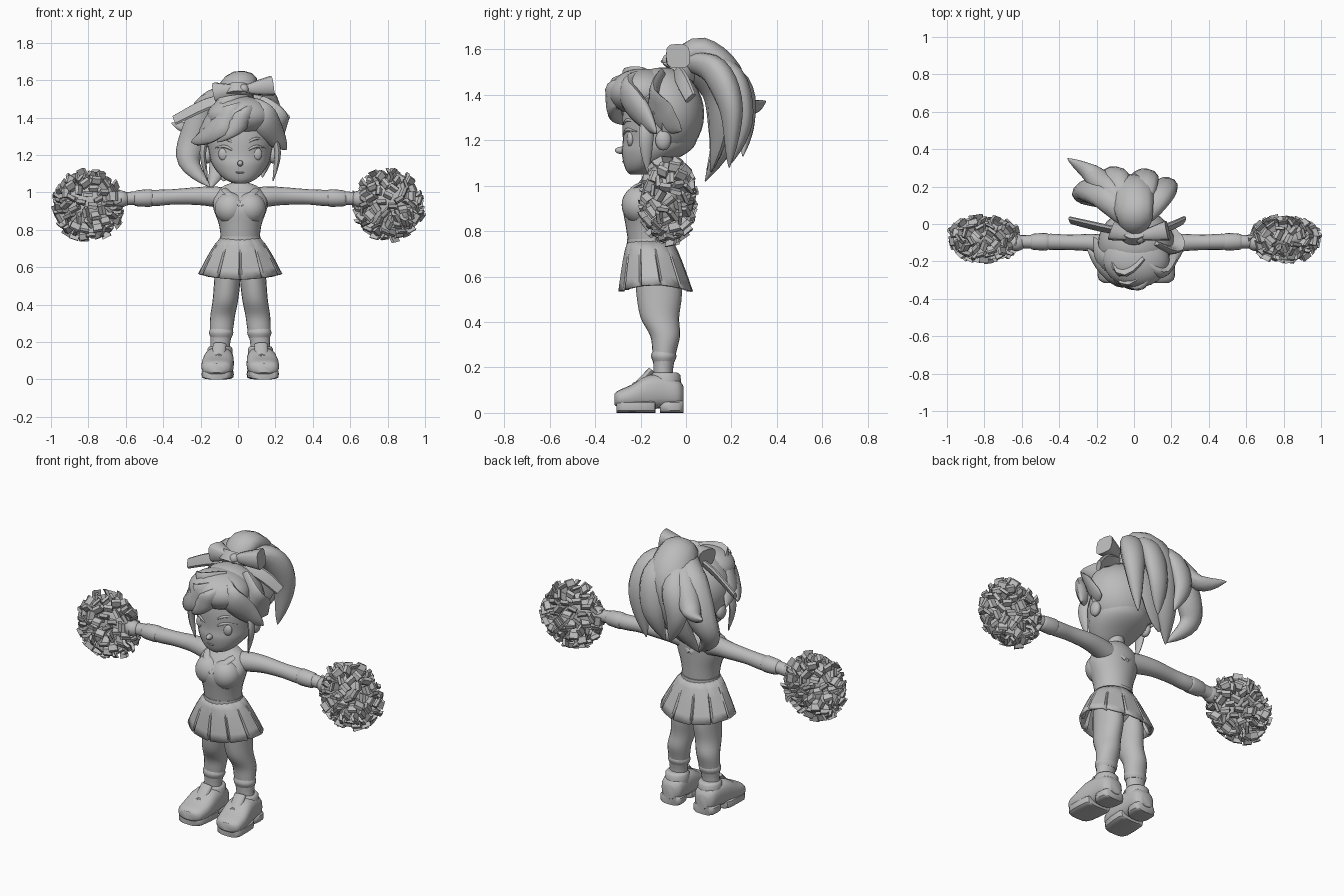
import bpy, bmesh, math, random
from mathutils import Vector

if "Cube" in bpy.data.objects:
    bpy.data.objects.remove(bpy.data.objects["Cube"])

random.seed(4)
grey = bpy.data.materials.new("plain_grey")
grey.diffuse_color = (0.5, 0.5, 0.5, 1)
grey.use_nodes = True
grey.node_tree.nodes["Principled BSDF"].inputs["Base Color"].default_value = grey.diffuse_color
CX = 0.012  # centre line of the figure


def finish(name, bm, angle=40):
    bmesh.ops.recalc_face_normals(bm, faces=bm.faces)
    me = bpy.data.meshes.new(name)
    bm.to_mesh(me)
    bm.free()
    me.materials.append(grey)
    ob = bpy.data.objects.new(name, me)
    bpy.context.collection.objects.link(ob)
    bpy.context.view_layer.objects.active = ob
    ob.select_set(True)
    bpy.ops.object.shade_smooth_by_angle(angle=math.radians(angle))
    ob.select_set(False)
    return ob


def spline(p, sub):
    """Catmull-Rom through rows of numbers."""
    out = []
    for i in range(len(p) - 1):
        a, b, c, d = p[max(i - 1, 0)], p[i], p[i + 1], p[min(i + 2, len(p) - 1)]
        for k in range(sub):
            t = k / sub
            out.append([0.5 * (2 * q + (r - o) * t + (2 * o - 5 * q + 4 * r - s) * t * t
                               + (3 * q - o - 3 * r + s) * t ** 3) for o, q, r, s in zip(a, b, c, d)])
    return out + [list(p[-1])]


def skin(bm, rings):
    n = len(rings[0])
    for p, q in zip(rings, rings[1:]):
        for k in range(n):
            bm.faces.new((p[k], p[(k + 1) % n], q[(k + 1) % n], q[k]))


def loft(name, pts, hint=(1, 0, 0), n=16, sub=4, power=1.0, angle=40, axis=None):
    """Rows of x, y, z, half width along hint, half thickness; axis keeps rings parallel."""
    rows = spline([r if len(r) == 5 else (*r, r[3]) for r in pts], sub)
    bm, rings = bmesh.new(), []
    for i, r in enumerate(rows):
        t = (Vector(rows[min(i + 1, len(rows) - 1)][:3]) - Vector(rows[max(i - 1, 0)][:3])).normalized()
        t = Vector(axis) if axis else t
        a = Vector(hint)
        a = (a - t * a.dot(t)).normalized()
        b = t.cross(a)
        ring = []
        for k in range(n):
            c, s = math.cos(k * math.tau / n), math.sin(k * math.tau / n)
            c, s = (math.copysign(abs(v) ** power, v) for v in (c, s))
            ring.append(bm.verts.new(Vector(r[:3]) + a * c * max(r[3], .003) + b * s * max(r[4], .003)))
        rings.append(ring)
    skin(bm, rings)
    bm.faces.new(rings[0])
    bm.faces.new(rings[-1])
    return finish(name, bm, angle)


def strand(name, path, w, t, hint=(1, .2, .3), start=.55, n=12):
    """Leaf-shaped lock: swells along its path, then narrows to a point."""
    rows, m = spline(path, 5), (len(path) - 1) * 5
    f = [(start + (1 - start) * math.sin(min(i / m / .45, 1) * math.pi / 2)) * (1 - max(i / m - .4, 0) ** 2 / .36)
         for i in range(m + 1)]
    loft(name, [(*r, w * k, t * k) for r, k in zip(rows, f)], hint, n, 1, 1.1, 60)


def ball(name, loc, size, keep=None):
    bm = bmesh.new()
    bmesh.ops.create_uvsphere(bm, u_segments=28, v_segments=18, radius=1)
    for v in bm.verts:
        v.co = Vector(loc) + Vector([a * b for a, b in zip(v.co, size)])
    if keep:
        bmesh.ops.delete(bm, geom=[v for v in bm.verts if not keep(v.co)], context='VERTS')
    return finish(name, bm)


UP, FWD = (0, 0, 1), (0, -1, 0)

# Torso and neck
loft("torso", [(CX, -.155, .70, .10, .09), (CX, -.162, .82, .112, .103), (CX, -.165, .92, .145, .112),
               (CX, -.142, .985, .135, .09), (CX, -.133, 1.03, .095, .062), (CX, -.136, 1.05, .05)], n=28, axis=UP)
loft("neck", [(CX, -.138, 1.0, .05), (CX, -.14, 1.14, .045)], n=20)
loft("waistband", [(CX, -.157, .735, .113, .104), (CX, -.157, .765, .108, .102)], n=24, sub=1)

# Pleated skirt: wide panels with narrow folds that deepen toward the hem
bm, rings, P = bmesh.new(), [], 11
N = P * 4
for i in range(6):
    u = i / 5
    z, rx, ry, yc = .76 - .225 * u, .105 + .121 * u ** .8, .098 + .068 * u ** .8, -.158 + .026 * u
    ring = []
    for k in range(N):
        a = (k // 4 + (0, .07, .5, .93)[k % 4] + .25) * math.tau / P
        f = 1 - u * (.09, 0, .02, 0)[k % 4]
        ring.append(bm.verts.new((CX + rx * f * math.cos(a), yc + ry * f * math.sin(a),
                                  z + .03 * u * math.cos(a) ** 2)))
    rings.append(ring)
skin(bm, rings)
skirt = finish("pleated_skirt", bm, 25)
skirt.modifiers.new("cloth", 'SOLIDIFY').thickness = .012
ball("hips", (CX, -.14, .62), (.13, .10, .09))

for s in (-1, 1):
    X = lambda v: CX + s * v
    # Chest and collar
    ball("chest", (X(.052), -.203, .915), (.085, .08, .085))
    loft("front_collar", [(X(.085), -.18, 1.015, .02, .008), (X(.055), -.235, .985, .02, .01),
                          (CX, -.268, .93, .015, .008)], n=8)
    loft("back_collar", [(X(.085), -.095, 1.01, .03, .012), (CX, -.055, .93, .02, .01)], n=8)
    # Legs and sock rims
    loft("leg", [(X(.065), -.125, .62, .068, .10), (X(.07), -.118, .52, .07, .10), (X(.08), -.115, .42, .068, .085),
                 (X(.094), -.092, .34, .066, .066), (X(.10), -.095, .27, .062, .053), (X(.106), -.10, .19, .052, .043),
                 (X(.11), -.10, .12, .055, .045)], axis=UP, n=20)
    loft("sock_rim", [(X(.102), -.098, .25 + d, .065 - abs(d) / 3, .056 - abs(d) / 3) for d in (-.025, 0, .025)])
    # Shoe: heel and front sole, upper, toe, collar, tongue, laces
    for y0, y1, w in ((-.012, -.115, .07), (-.135, -.305, .084)):
        loft("sole", [(X(.108 - y * .065), y, .028, w * f, .028)
                      for y, f in ((y0, .75), (y0 - .02, 1), (y1 + .025, .95), (y1, .65))], power=.5, sub=2, axis=FWD)
    loft("shoe_upper", [(X(.11), -.01, .075, .035, .04), (X(.11), -.035, .085, .064, .062), (X(.112), -.1, .095, .074),
                        (X(.116), -.17, .09, .082, .075), (X(.122), -.24, .072, .086, .052),
                        (X(.126), -.295, .062, .075, .038), (X(.127), -.315, .06, .045, .024)],
         power=.75, axis=FWD, n=20)
    loft("shoe_collar", [(X(.108), -.09, .10, .068), (X(.108), -.09, .165, .066), (X(.108), -.092, .178, .05)],
         sub=2, axis=UP)
    loft("shoe_tongue", [(X(.116), -.21, .12, .035, .02), (X(.11), -.152, .188, .036, .015)], sub=3)
    for i in range(3):
        y, z = -.165 - i * .03, .168 - i * .02
        loft("lace", [(X(.115 + d), y + abs(d) / 4, z - abs(d) / 2, .011, .008) for d in (-.048, 0, .048)],
             hint=(0, 1, 0), n=8)
    # Arms, cuffs, hands
    loft("arm", [(X(.06), -.125, .965, .058), (X(.15), -.112, .978, .054), (X(.24), -.10, .98, .047),
                 (X(.36), -.098, .976, .041), (X(.46), -.095, .97, .043), (X(.56), -.095, .97, .036),
                 (X(.66), -.095, .96, .035)], hint=(0, 1, 0))
    loft("cuff", [(X(.47), -.095, .97, .042), (X(.485), -.095, .97, .047), (X(.55), -.095, .968, .043),
                  (X(.565), -.095, .968, .036)], hint=(0, 1, 0), sub=2)
    ball("hand", (X(.64), -.10, .965), (.05, .045, .045))
    # Pompom: core and broad folded paper strips
    c, rad = Vector((s * .803, -.08, .932)), Vector((.15, .07, .145))
    ball("pompom_core", c, rad)
    bm = bmesh.new()
    M = 120
    for i in range(M):
        h = 1 - 2 * (i + .5) / M
        g = i * 2.39996
        d = Vector((math.sqrt(1 - h * h) * math.cos(g), math.sqrt(1 - h * h) * math.sin(g), h))
        out = Vector([a / b for a, b in zip(d, rad)]).normalized()
        out = (out * .3 + d * .75 + Vector((0, 0, -.25))).normalized()
        side = out.cross(d + Vector([random.uniform(-.6, .6) for _ in range(3)])).normalized()
        nor = out.cross(side)
        p = c + Vector([a * b * .88 for a, b in zip(d, rad)])
        L, strip = random.uniform(.05, .075), []
        for u, w, bend in ((0, .016, 0), (.6, .024, .01), (1, .025, -.004)):
            m = p + out * L * u + nor * bend
            strip.append([bm.verts.new(m + side * w * j + nor * .009 * k)
                          for j, k in ((-1, -1), (1, -1), (1, 1), (-1, 1))])
        skin(bm, strip)
        bm.faces.new(strip[-1])
    finish("pompom_strips", bm, 30)
    # Ears, eyes, lashes, brows, face-side locks
    ball("ear", (X(.175), -.10, 1.2), (.025, .035, .045))
    ball("eye", (X(.085), -.243, 1.205), (.032, .018, .036))
    for name, z in (("eyelash", 1.238), ("brow", 1.28)):
        strand(name, [(X(.04), -.272, z - .012), (X(.085), -.258, z + .008), (X(.135), -.215, z)],
               .008, .008, (0, 0, 1), n=8)
    strand("side_lock", [(X(.17), -.16, 1.33), (X(.20), -.175, 1.21), (X(.175), -.17, 1.06)], .018, .034)

# Face, nose, mouth
loft("face", [(CX, -.21, 1.048, .03, .035), (CX, -.20, 1.065, .075, .062), (CX, -.175, 1.10, .115, .10),
              (CX, -.135, 1.15, .15, .148), (CX, -.115, 1.2, .165, .163), (CX, -.11, 1.3, .178, .17),
              (CX, -.11, 1.4, .155)], n=28, axis=UP)
ball("nose", (CX, -.285, 1.155), (.016, .028, .016))
strand("mouth", [(CX - .045, -.262, 1.115), (CX, -.274, 1.105), (CX + .045, -.262, 1.115)], .005, .007, UP, n=8)

# Hair cap open over the face, full front volume
ball("hair_cap", (CX, -.105, 1.315), (.205, .185, .205), lambda v: v.z > 1.36 or v.y > -.16 + (1.36 - v.z) * .3)
ball("fringe_volume", (CX, -.19, 1.41), (.178, .15, .105))

# Swept fringe
F = (.5, 0, 1)
strand("fringe_left", [(.07, -.21, 1.46), (-.04, -.30, 1.40), (-.16, -.235, 1.31), (-.25, -.13, 1.27)], .075, .04, F)
strand("fringe_middle", [(.05, -.17, 1.48), (-.06, -.25, 1.44), (-.17, -.18, 1.35), (-.215, -.07, 1.25)], .08, .035, F)
strand("fringe_front", [(.09, -.22, 1.45), (.04, -.31, 1.41), (-.04, -.315, 1.33), (-.11, -.28, 1.27)], .055, .035, F)
strand("fringe_right", [(.05, -.20, 1.47), (.13, -.255, 1.41), (.2, -.18, 1.3), (.26, -.13, 1.23)], .075, .04, F)
strand("side_leaf", [(.1, -.1, 1.48), (.185, -.14, 1.38), (.205, -.09, 1.29), (.21, -.02, 1.24)], .09, .025, F)

# Ponytail
strand("tail_crest", [(0, -.03, 1.53), (0, .06, 1.58), (-.02, .185, 1.45), (-.07, .18, 1.22), (-.15, .085, 1.02)],
       .12, .08)
strand("tail_left", [(-.03, .02, 1.54), (-.14, .14, 1.48), (-.225, .18, 1.3), (-.26, .15, 1.16), (-.15, .09, 1.03)],
       .09, .07)
strand("tail_flick", [(-.04, .06, 1.55), (-.12, .18, 1.48), (-.23, .27, 1.35), (-.355, .35, 1.37)], .065, .05)
strand("tail_back", [(-.03, .08, 1.57), (-.09, .23, 1.45), (-.12, .265, 1.29), (-.07, .25, 1.13)], .075, .05)
strand("tail_right", [(.03, .02, 1.54), (.12, .13, 1.5), (.165, .2, 1.33), (.13, .19, 1.08)], .085, .065)
strand("tail_middle", [(.02, .05, 1.57), (.05, .2, 1.48), (.04, .25, 1.28), (0, .2, 1.1)], .085, .055)
strand("tail_under", [(0, .04, 1.5), (0, .13, 1.4), (-.04, .14, 1.22), (-.08, .11, 1.06)], .15, .045)

# Band, bow and ribbon ends
loft("hair_band", [(0, -.04, 1.5, .085), (0, -.01, 1.55, .08)], n=20, sub=1)
ball("bow_knot", (.03, -.075, 1.55), (.028, .03, .03))
for tip, z, end in ((.18, 1.57, .265), (-.115, 1.535, -.34)):
    s = math.copysign(1, tip)
    loft("bow_loop", [(.03, -.065, 1.55, .02), (tip * .6, -.05, (z + 1.55) / 2, .04), (tip, -.035, z, .054)],
         hint=UP, n=12, sub=2, power=.6)
    loft("ribbon_end", [(0, -.05, 1.52, .02, .012), (s * .17, -.02, 1.47, .036, .014), (end, .02, 1.385, .03, .012)],
         hint=(0, .5, 1), n=8, power=.7)
